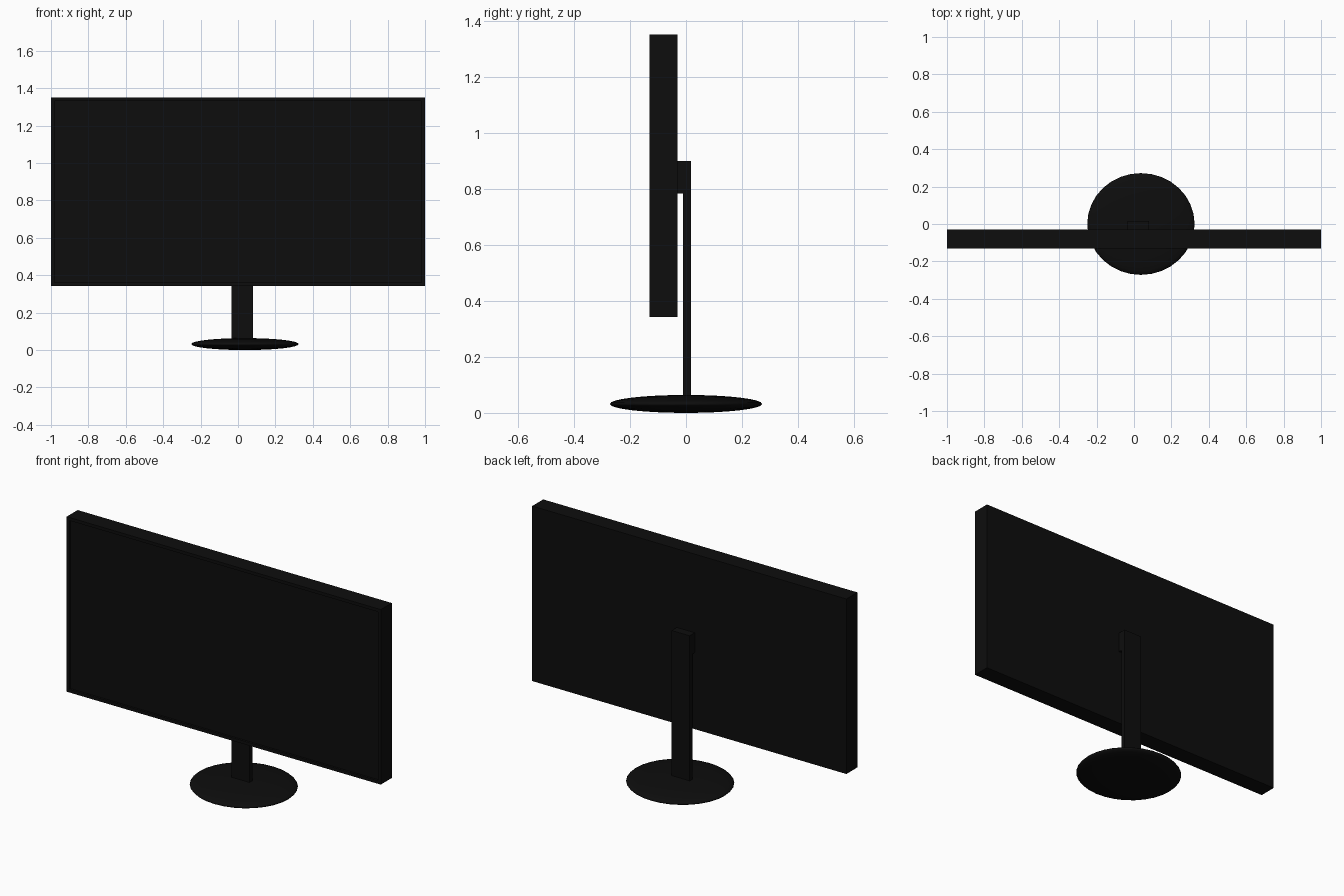
import bpy, bmesh

if "Cube" in bpy.data.objects:
    bpy.data.objects.remove(bpy.data.objects["Cube"])

black = bpy.data.materials.new("matte_black")
black.diffuse_color = (0.004, 0.004, 0.004, 1)
black.use_nodes = True
black.node_tree.nodes["Principled BSDF"].inputs["Base Color"].default_value = black.diffuse_color


def add_object(name, bm):
    bmesh.ops.recalc_face_normals(bm, faces=bm.faces)
    mesh = bpy.data.meshes.new(name)
    bm.to_mesh(mesh)
    bm.free()
    mesh.materials.append(black)
    obj = bpy.data.objects.new(name, mesh)
    bpy.context.collection.objects.link(obj)
    return obj


def box(lo, hi):
    bm = bmesh.new()
    bmesh.ops.create_cube(bm, size=1)
    for v in bm.verts:
        v.co = [(a + b) / 2 + c * (b - a) for a, b, c in zip(lo, hi, v.co)]
    bm.normal_update()
    return bm


# Display housing with a slim bezel around a recessed screen
bm = box((-1, -0.13, 0.343), (1, -0.03, 1.35))
front = [f for f in bm.faces if f.normal.y < -0.9]
bmesh.ops.inset_region(bm, faces=front, thickness=0.025)
bmesh.ops.inset_region(bm, faces=front, thickness=0.0)
for v in front[0].verts:
    v.co.y += 0.012
add_object("display_panel", bm)

# Stand neck and the bracket holding the panel, slightly off centre
profile = [(-0.01, 0.03), (0.017, 0.03), (0.017, 0.898),
           (-0.032, 0.898), (-0.032, 0.783), (-0.01, 0.783)]
bm = bmesh.new()
side = bm.faces.new([bm.verts.new((-0.035, y, z)) for y, z in profile])
ext = bmesh.ops.extrude_face_region(bm, geom=[side])
moved = [g for g in ext["geom"] if isinstance(g, bmesh.types.BMVert)]
bmesh.ops.translate(bm, verts=moved, vec=(0.115, 0, 0))
add_object("stand_neck", bm)

# Flattened ellipsoid foot
bpy.ops.mesh.primitive_uv_sphere_add(segments=32, ring_count=16, radius=1,
                                     location=(0.037, 0, 0.032))
base = bpy.context.object
base.name = "stand_base"
base.scale = (0.287, 0.272, 0.032)
base.data.materials.append(black)
bpy.ops.object.transform_apply(location=False, rotation=False, scale=True)
bpy.ops.object.shade_smooth()
